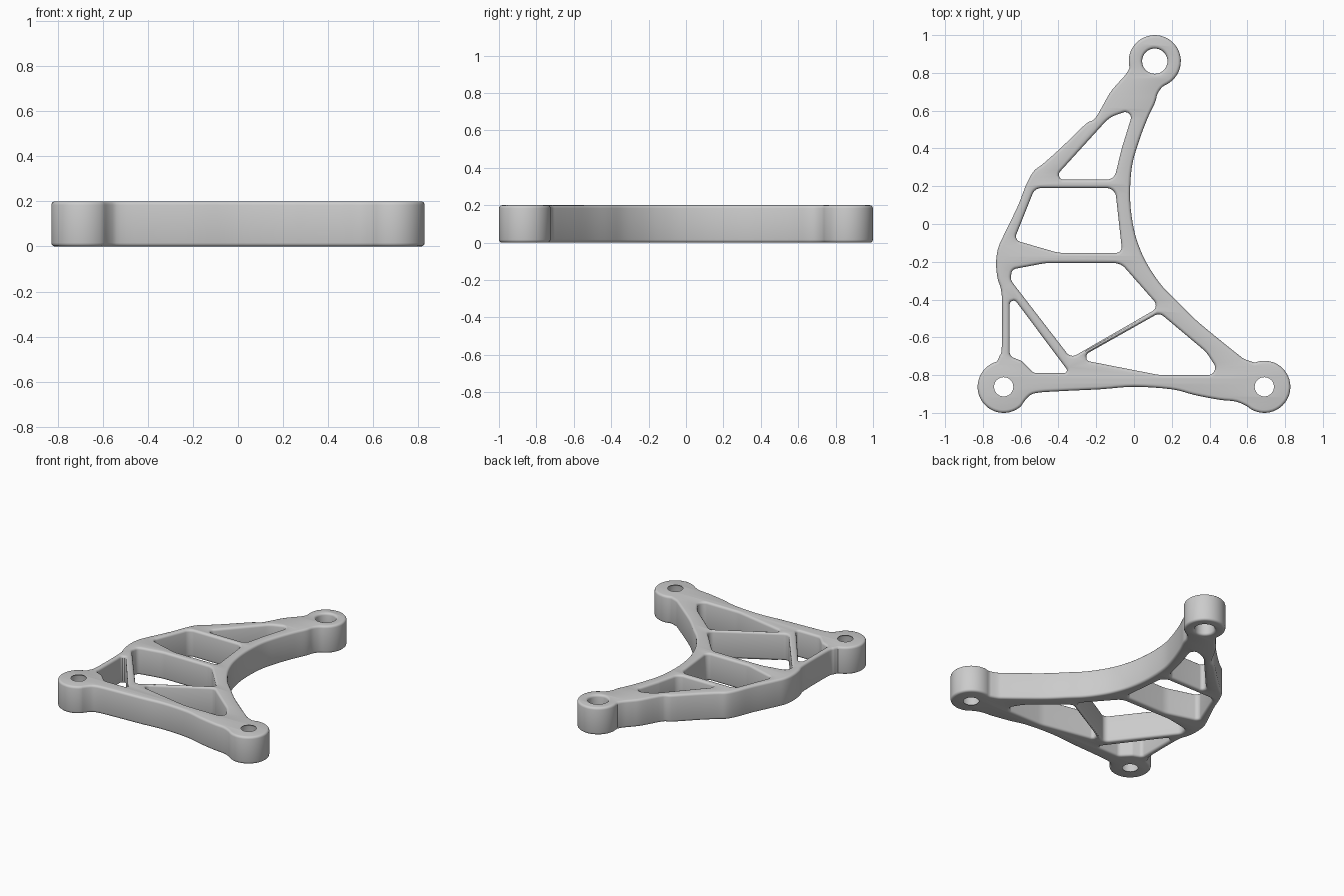
import bpy
import bmesh
from math import sin, cos, tan, radians
from mathutils import Vector

default = bpy.data.objects.get("Cube")
if default:
    bpy.data.objects.remove(default, do_unlink=True)

THICKNESS = 0.2
ROUNDING = 0.016
BOSS_RADIUS = 0.138
BORE_RADIUS = 0.067
LEFT_BOSS = Vector((-0.69, -0.862))
RIGHT_BOSS = Vector((0.69, -0.862))
TOP_BOSS = Vector((0.11, 0.862))


def arc(centre, radius, start, end, steps=28):
    """Points along a circular arc, angles in degrees."""
    points = []
    for step in range(steps + 1):
        angle = radians(start + (end - start) * step / steps)
        points.append(centre + Vector((cos(angle), sin(angle))) * radius)
    return points


def smooth_path(first, middle, last, steps=4):
    """Smooth curve from first to last through the middle points, ends left out."""
    knots = [first] + [Vector(p) for p in middle] + [last]
    padded = [knots[0]] + knots + [knots[-1]]
    points = []
    for a, b, c, d in zip(padded, padded[1:], padded[2:], padded[3:]):
        for step in range(steps):
            t = step / steps
            points.append(b + (c - a) * (t / 2)
                          + (a * 2 - b * 5 + c * 4 - d) * (t * t / 2)
                          + (b * 3 - a - c * 3 + d) * (t * t * t / 2))
    return points[1:]


def rounded_polygon(corners, steps=7):
    """Polygon from (x, y, radius) corners, each replaced by a fillet."""
    points = []
    count = len(corners)
    for i, (x, y, radius) in enumerate(corners):
        corner = Vector((x, y))
        to_prev = Vector(corners[i - 1][:2]) - corner
        to_next = Vector(corners[(i + 1) % count][:2]) - corner
        half = to_prev.angle(to_next) / 2
        limit = 0.48 * min(to_prev.length, to_next.length)
        reach = min(radius / tan(half), limit)
        radius = reach * tan(half)
        a, b = to_prev.normalized(), to_next.normalized()
        centre = corner + (a + b).normalized() * (radius / sin(half))
        start, end = corner + a * reach - centre, corner + b * reach - centre
        for step in range(steps + 1):
            points.append(centre + start.lerp(end, step / steps).normalized() * radius)
    return points


# Outer outline: three round bosses joined by smooth edges
left_arc = arc(LEFT_BOSS, BOSS_RADIUS, 105, 312)
right_arc = arc(RIGHT_BOSS, BOSS_RADIUS, 228, 472)
top_arc = arc(TOP_BOSS, BOSS_RADIUS, -60, 195)

front_edge = [(-0.565, -0.92), (-0.52, -0.895), (-0.39, -0.885), (-0.18, -0.875),
              (0, -0.862), (0.2, -0.875), (0.32, -0.905), (0.45, -0.93), (0.54, -0.94)]
inner_sweep = [(0.585, -0.715), (0.55, -0.69), (0.45, -0.61), (0.33, -0.51),
               (0.23, -0.41), (0.15, -0.33), (0.08, -0.23), (0.035, -0.14),
               (0, -0.03), (-0.02, 0.12), (-0.013, 0.29), (0.02, 0.42),
               (0.07, 0.555), (0.11, 0.64), (0.125, 0.69), (0.15, 0.725)]
outer_edge = [(-0.045, 0.79), (-0.085, 0.745), (-0.13, 0.69), (-0.205, 0.56),
              (-0.255, 0.53), (-0.39, 0.4), (-0.48, 0.32), (-0.53, 0.28),
              (-0.57, 0.21), (-0.615, 0.095), (-0.685, -0.05), (-0.72, -0.13),
              (-0.73, -0.21), (-0.722, -0.29), (-0.7, -0.38), (-0.7, -0.65),
              (-0.713, -0.7)]

outline = (left_arc + smooth_path(left_arc[-1], front_edge, right_arc[0])
           + right_arc + smooth_path(right_arc[-1], inner_sweep, top_arc[0])
           + top_arc + smooth_path(top_arc[-1], outer_edge, left_arc[0]))

# Lightening windows between the struts
windows = {
    "upper": [(0, 0.61, 0.03), (-0.13, 0.565, 0.15), (-0.43, 0.235, 0.025),
              (-0.105, 0.235, 0.05), (-0.065, 0.4, 0.2)],
    "middle": [(-0.525, 0.19, 0.05), (-0.1, 0.19, 0.05), (-0.062, -0.153, 0.03),
               (-0.4, -0.153, 0.2), (-0.635, -0.085, 0.03)],
    "lower": [(-0.47, -0.207, 0.2), (-0.07, -0.207, 0.08), (0.135, -0.44, 0.035),
              (-0.335, -0.71, 0.04), (-0.655, -0.295, 0.05), (-0.645, -0.24, 0.03)],
    "left corner": [(-0.658, -0.365, 0.02), (-0.34, -0.79, 0.015), (-0.53, -0.79, 0.04),
                    (-0.595, -0.725, 0.04), (-0.658, -0.7, 0.03)],
    "right corner": [(0.135, -0.47, 0.04), (0.385, -0.68, 0.2), (0.46, -0.8, 0.04),
                     (0.135, -0.8, 0.3), (-0.3, -0.715, 0.025)],
}

# Bolt bores through the bosses
bores = [arc(centre, BORE_RADIUS, 0, 350, 35) for centre in (LEFT_BOSS, RIGHT_BOSS, TOP_BOSS)]

loops = [outline] + [rounded_polygon(corners) for corners in windows.values()] + bores

# Filled flat curve, extruded with rounded rims
profile = bpy.data.curves.new("bracket_profile", 'CURVE')
profile.dimensions = '2D'
profile.fill_mode = 'BOTH'
profile.extrude = THICKNESS / 2 - ROUNDING
profile.bevel_depth = ROUNDING
profile.bevel_resolution = 2
profile.offset = -ROUNDING
for loop in loops:
    spline = profile.splines.new('POLY')
    spline.points.add(len(loop) - 1)
    for point, position in zip(spline.points, loop):
        point.co = (position.x, position.y, 0, 1)
    spline.use_cyclic_u = True

bracket = bpy.data.objects.new("bracket", profile)
bpy.context.collection.objects.link(bracket)
bpy.ops.object.select_all(action='DESELECT')
bracket.select_set(True)
bpy.context.view_layer.objects.active = bracket
bpy.ops.object.convert(target='MESH')
bracket = bpy.context.view_layer.objects.active
bracket.name = "bracket"

# Weld caps to walls and stand the part on the floor
mesh = bracket.data
bm = bmesh.new()
bm.from_mesh(mesh)
bmesh.ops.remove_doubles(bm, verts=bm.verts, dist=0.0003)
bmesh.ops.recalc_face_normals(bm, faces=bm.faces)
bmesh.ops.translate(bm, verts=bm.verts, vec=(0, 0, THICKNESS / 2))
bm.to_mesh(mesh)
bm.free()

# Plain grey metal
grey = bpy.data.materials.new("grey_metal")
grey.use_nodes = True
colour = (0.6, 0.6, 0.6, 1)
grey.diffuse_color = colour
grey.node_tree.nodes["Principled BSDF"].inputs["Base Color"].default_value = colour
mesh.materials.clear()
mesh.materials.append(grey)

bpy.ops.object.shade_smooth_by_angle(angle=radians(35))
